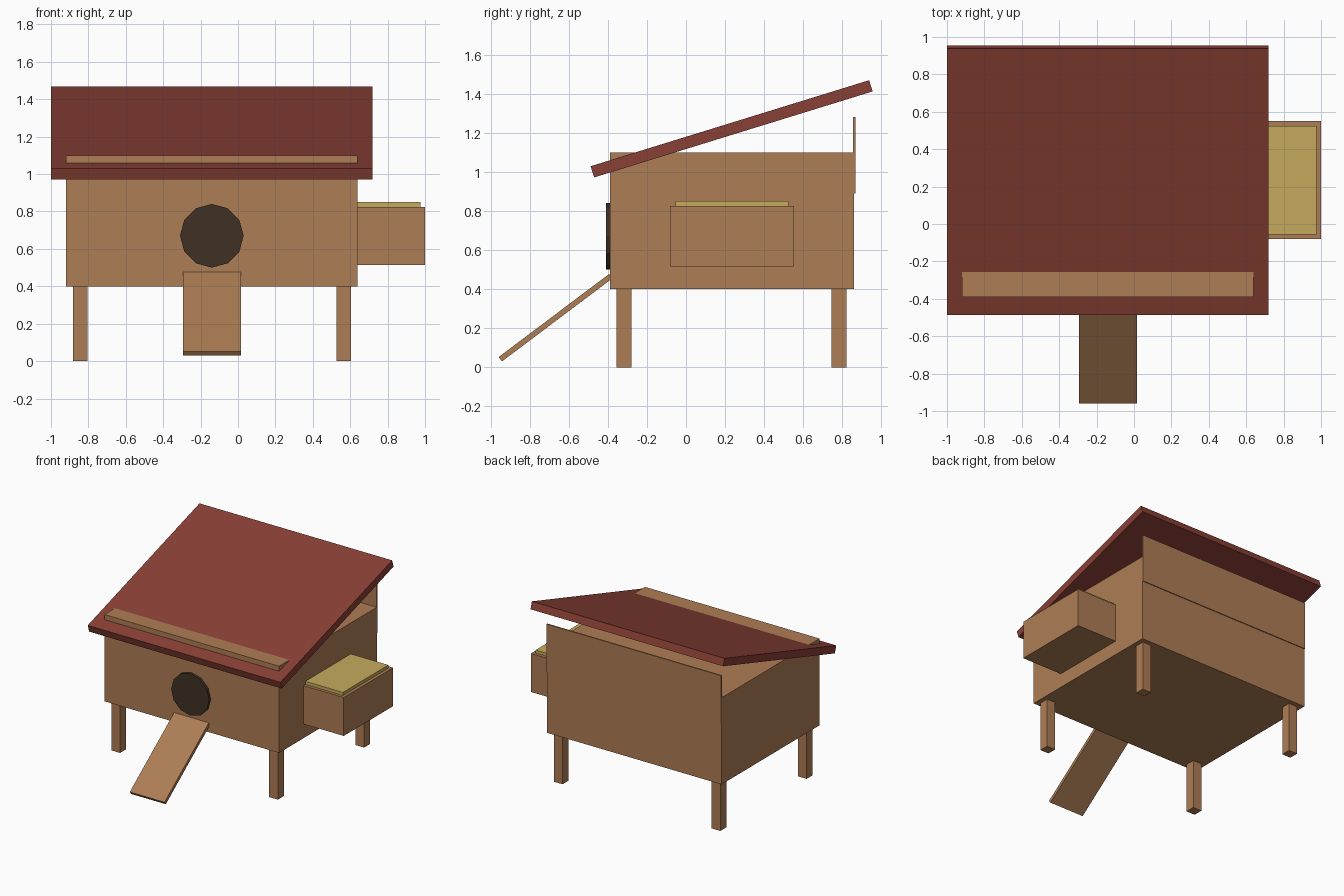
import bpy, bmesh
from math import atan2, hypot, pi
from mathutils import Matrix

if "Cube" in bpy.data.objects:
    bpy.data.objects.remove(bpy.data.objects["Cube"])


def material(name, rgb):
    m = bpy.data.materials.new(name)
    m.diffuse_color = (*rgb, 1)
    m.use_nodes = True
    m.node_tree.nodes["Principled BSDF"].inputs["Base Color"].default_value = m.diffuse_color
    return m


WOOD = material("wood", (0.42, 0.205, 0.09))
ROOF = material("red_roof", (0.25, 0.05, 0.035))
STRAW = material("straw", (0.56, 0.41, 0.11))
DARK = material("dark_opening", (0.05, 0.03, 0.018))


def finish(name, bm, mat):
    me = bpy.data.meshes.new(name)
    bm.to_mesh(me)
    bm.free()
    ob = bpy.data.objects.new(name, me)
    me.materials.append(mat)
    bpy.context.collection.objects.link(ob)
    return ob


def box(name, x, y, z, mat):
    """Box from (min, max) ranges on each axis."""
    bm = bmesh.new()
    size = [r[1] - r[0] for r in (x, y, z)]
    mid = [(r[0] + r[1]) / 2 for r in (x, y, z)]
    bmesh.ops.create_cube(bm, size=1, matrix=Matrix.Translation(mid) @ Matrix.Diagonal((*size, 1)))
    return finish(name, bm, mat)


def sloped_board(name, x, low, high, thick, mat):
    """Board whose centre line runs from low to high, both (y, z)."""
    dy, dz = high[0] - low[0], high[1] - low[1]
    length = hypot(dy, dz)
    ob = box(name, (-(x[1] - x[0]) / 2, (x[1] - x[0]) / 2),
             (-length / 2, length / 2), (-thick / 2, thick / 2), mat)
    ob.location = ((x[0] + x[1]) / 2, (low[0] + high[0]) / 2, (low[1] + high[1]) / 2)
    ob.rotation_euler.x = atan2(dz, dy)
    return ob


# Coop body and the thin panel closing the back under the roof
box("coop_body", (-0.92, 0.64), (-0.39, 0.86), (0.40, 1.10), WOOD)
box("back_panel", (-0.92, 0.64), (0.855, 0.867), (0.89, 1.28), WOOD)

# Legs
for side, x in (("left", -0.882), ("right", 0.527)):
    for end, y in (("front", -0.355), ("back", 0.745)):
        box(f"{end}_{side}_leg", (x, x + 0.077), (y, y + 0.077), (0, 0.40), WOOD)

# Sloping roof
sloped_board("roof", (-1.0, 0.72), (-0.479, 1.0), (0.946, 1.44), 0.06, ROOF)

# Round twelve-sided doorway
bm = bmesh.new()
bmesh.ops.create_cone(bm, cap_ends=True, segments=12, radius1=0.17, radius2=0.17, depth=0.03,
                      matrix=Matrix.Translation((-0.14, -0.395, 0.67)) @ Matrix.Rotation(pi / 2, 4, 'X'))
finish("doorway", bm, DARK)

# Entrance ramp
sloped_board("ramp", (-0.295, 0.015), (-0.95, 0.041), (-0.385, 0.466), 0.028, WOOD)

# Nest box with its lid
box("nest_box", (0.64, 1.0), (-0.08, 0.55), (0.515, 0.825), WOOD)
box("nest_box_lid", (0.64, 0.975), (-0.055, 0.525), (0.825, 0.85), STRAW)
